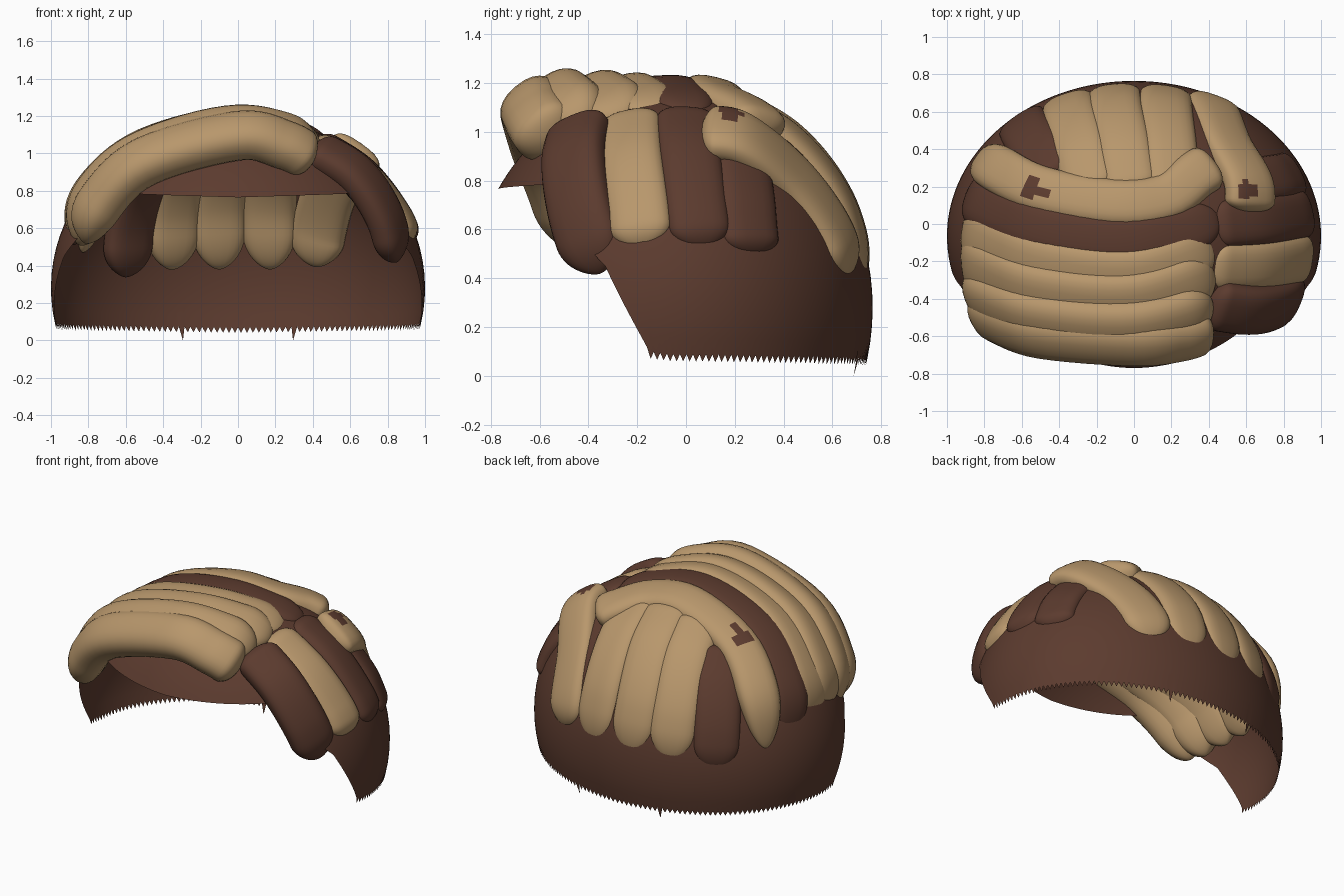
import bpy, bmesh, math
from mathutils import Vector

if "Cube" in bpy.data.objects:
    bpy.data.objects.remove(bpy.data.objects["Cube"])

CENTRE = Vector((0, -0.065, 0.28))
RADII = Vector((1.0, 0.83, 0.92))


def material(name, rgb):
    m = bpy.data.materials.new(name)
    m.use_nodes = True
    m.diffuse_color = (*rgb, 1)
    m.node_tree.nodes["Principled BSDF"].inputs["Base Color"].default_value = (*rgb, 1)
    return m


BROWN = material("dark brown hair", (0.107, 0.044, 0.028))
TAN = material("tan hair", (0.48, 0.31, 0.15))


def finish(name, bm, *mats):
    bmesh.ops.recalc_face_normals(bm, faces=bm.faces)
    mesh = bpy.data.meshes.new(name)
    bm.to_mesh(mesh)
    bm.free()
    for m in mats:
        mesh.materials.append(m)
    for p in mesh.polygons:
        p.use_smooth = True
    obj = bpy.data.objects.new(name, mesh)
    bpy.context.collection.objects.link(obj)
    return obj


def outward(p):
    d = p - CENTRE
    return Vector([d[i] / RADII[i] ** 2 for i in range(3)]).normalized()


def on_cap(points, lift):
    """Move points onto the dome, then along its normal by lift."""
    moved = []
    for p in points:
        d = Vector(p) - CENTRE
        unit = Vector([d[i] / RADII[i] for i in range(3)]).normalized()
        q = CENTRE + unit * RADII
        moved.append(q + outward(q) * lift)
    return moved


# Cap: ellipsoid dome with an open front and a ragged lower edge
def rim_height(angle, column):
    """Edge height, where angle is in degrees away from the front."""
    stops = [(0, 0.765), (45, 0.785), (71, 0.45), (84, 0.10), (90, 0.09), (180, 0.07)]
    for (a, za), (b, zb) in zip(stops, stops[1:]):
        if a <= angle <= b:
            z = za + (zb - za) * (angle - a) / (b - a)
            break
    if angle > 84 and column % 2:
        z = 0.0 if angle > 160 and column % 19 == 0 else z - 0.03
    return z


def build_cap(columns=380, rows=24):
    bm = bmesh.new()
    top = bm.verts.new(CENTRE + Vector((0, 0, RADII.z)))
    grid = []
    for c in range(columns):
        a = math.tau * c / columns
        from_front = min(math.degrees(a), 360 - math.degrees(a))
        low, base = [math.asin((rim_height(from_front, n) - CENTRE.z) / RADII.z) for n in (c, 0)]
        col = []
        for r in range(1, rows + 1):
            end = low if r == rows else base
            lat = math.pi / 2 + (end - math.pi / 2) * r / rows
            unit = Vector((math.sin(a) * math.cos(lat), -math.cos(a) * math.cos(lat), math.sin(lat)))
            col.append(bm.verts.new(CENTRE + unit * RADII))
        grid.append(col)
    for c in range(columns):
        p, q = grid[c], grid[(c + 1) % columns]
        bm.faces.new((top, p[0], q[0]))
        for r in range(rows - 1):
            bm.faces.new((p[r], p[r + 1], q[r + 1], q[r]))
    return finish("hair_cap", bm, BROWN)


build_cap()


def spline(points, t):
    """Smooth curve through the points, t from 0 to 1."""
    pts = [Vector(p) for p in points]
    pts = [2 * pts[0] - pts[1]] + pts + [2 * pts[-1] - pts[-2]]
    n = len(pts) - 3
    i = min(int(t * n), n - 1)
    u = t * n - i
    a, b, c, d = pts[i:i + 4]
    return 0.5 * (2 * b + (c - a) * u + (2 * a - 5 * b + 4 * c - d) * u ** 2
                  + (3 * b - a - 3 * c + d) * u ** 3)


def soft(v, power):
    return math.copysign(abs(v) ** power, v)


# Lock of hair: flattened tube along a path, round at the root, tapered at the tip
def lock(name, mat, points, width=0.135, thick=0.07, power=0.75, taper=0.2, spot=None,
         steps=48, sides=24):
    bm = bmesh.new()
    rings = []
    for s in range(steps + 1):
        t = 0.5 - 0.5 * math.cos(math.pi * s / steps)
        p = spline(points, t)
        tangent = (spline(points, min(t + 0.01, 1)) - spline(points, max(t - 0.01, 0))).normalized()
        side = tangent.cross(outward(p)).normalized()
        up = side.cross(tangent)
        root = math.sqrt(max(0, 1 - max(0, 1 - t / 0.1) ** 2))
        tip = max(0, 1 - max(0, 1 - (1 - t) / taper) ** 2) ** 0.65
        k = max(min(root, tip), 0.02)
        rings.append([bm.verts.new(p + k * (side * width * soft(math.cos(a), power)
                                            + up * thick * soft(math.sin(a), power)))
                      for a in (math.tau * j / sides for j in range(sides))])
    for p, q in zip(rings, rings[1:]):
        for j in range(sides):
            k = (j + 1) % sides
            bm.faces.new((p[j], p[k], q[k], q[j]))
    bm.faces.new(rings[0])
    bm.faces.new(rings[-1])
    if spot:  # dark patch, given as x, y and radius
        for f in bm.faces:
            c = f.calc_center_median()
            if math.hypot(c.x - spot[0], c.y - spot[1]) < spot[2]:
                f.material_index = 1
    return finish(name, bm, mat, BROWN)


# Locks combed over the crown from the parting to the other side
lock("fringe_lock", TAN, [(0.4, -0.55, 0.965), (0.25, -0.6, 1.045), (0, -0.625, 1.095),
     (-0.5, -0.585, 0.955), (-0.74, -0.5, 0.73), (-0.82, -0.45, 0.52)], 0.14, 0.115, 0.85)
lock("crown_lock_1", TAN, [(0.42, -0.42, 1.04), (0, -0.53, 1.125), (-0.5, -0.49, 0.99),
     (-0.75, -0.4, 0.78), (-0.85, -0.34, 0.51)], 0.15, 0.115, 0.8)
lock("crown_lock_2", TAN, [(0.43, -0.26, 1.06), (0, -0.4, 1.135), (-0.5, -0.36, 1.015),
     (-0.78, -0.25, 0.79), (-0.88, -0.18, 0.53)], 0.16, 0.095)
lock("crown_lock_3", TAN, [(0.43, -0.13, 1.075), (0, -0.27, 1.15), (-0.5, -0.21, 1.035),
     (-0.79, -0.09, 0.8), (-0.89, -0.02, 0.53)], 0.15, 0.08)
lock("crown_dark_lock", BROWN, [(0.46, 0.02, 1.07), (0, -0.08, 1.165), (-0.5, -0.02, 1.05),
     (-0.78, 0.1, 0.8), (-0.88, 0.16, 0.51)], 0.14, 0.068)
lock("curled_lock", TAN, [(0.43, 0.32, 1.0), (0.33, 0.26, 1.06), (0.17, 0.14, 1.12), (-0.1, 0.11, 1.14),
     (-0.5, 0.18, 1.01), (-0.74, 0.3, 0.78), (-0.83, 0.35, 0.47)], 0.13, 0.08,
     spot=(-0.54, 0.2, 0.065))

# Locks falling down the parted side
lock("side_lock_1", BROWN, [(0.4, -0.43, 1.035), (0.63, -0.46, 0.89), (0.78, -0.43, 0.67),
     (0.85, -0.35, 0.42)], 0.14, 0.08)
lock("side_lock_2", TAN, on_cap([(0.4, -0.23, 1.07), (0.7, -0.23, 0.92), (0.88, -0.2, 0.7),
     (0.93, -0.18, 0.52)], -0.035), 0.13)
lock("side_lock_3", BROWN, on_cap([(0.42, 0.0, 1.09), (0.7, 0.02, 0.94), (0.89, 0.05, 0.7),
     (0.94, 0.07, 0.52)], -0.035), 0.13)
lock("side_lock_4", BROWN, on_cap([(0.62, 0.24, 0.98), (0.8, 0.27, 0.78), (0.87, 0.28, 0.64),
     (0.9, 0.29, 0.5)], -0.035), 0.13)
lock("corner_lock", TAN, [(0.62, 0.06, 1.0), (0.61, 0.23, 0.97)]
     + on_cap([(0.52, 0.47, 0.83), (0.45, 0.63, 0.6), (0.43, 0.7, 0.4)], -0.03), 0.15,
     spot=(0.6, 0.18, 0.05))

# Locks falling down the back
for i, (root_x, tip_x) in enumerate([(-0.24, -0.36), (-0.01, -0.1), (0.22, 0.17)]):
    mid = (root_x + tip_x) / 2
    lock(f"back_lock_{i + 1}", TAN, on_cap([(root_x, 0.16, 1.15), (mid, 0.43, 0.98),
         (tip_x, 0.63, 0.72), (tip_x, 0.735 - 0.3 * tip_x ** 2, 0.38)], -0.035), 0.145)
lock("back_dark_lock", BROWN, on_cap([(-0.44, 0.24, 1.02), (-0.54, 0.43, 0.85),
     (-0.61, 0.54, 0.63), (-0.62, 0.58, 0.34)], -0.04), 0.145)
